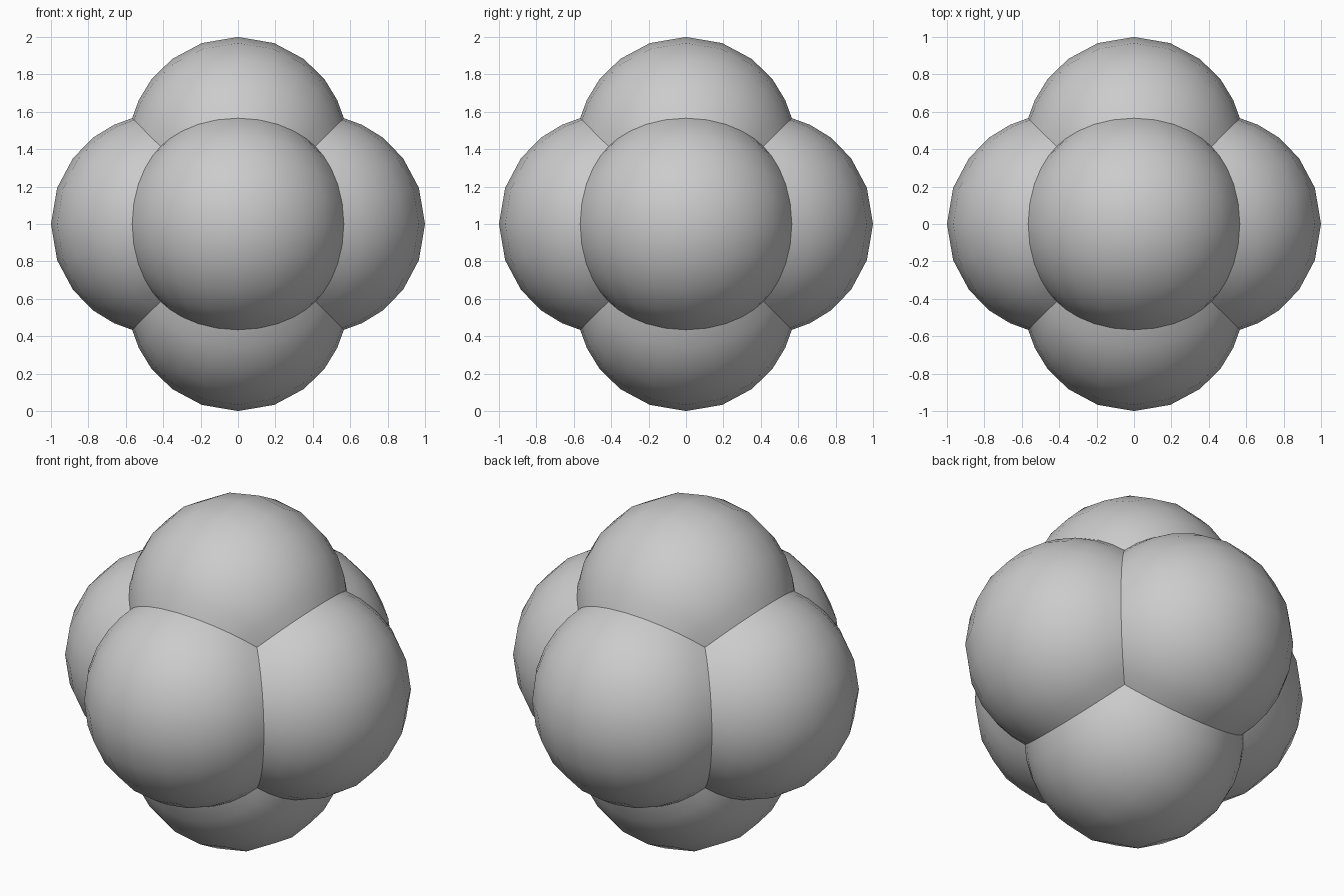
import bpy
import bmesh
import math
from mathutils import Vector

old = bpy.data.objects.get("Cube")
if old:
    bpy.data.objects.remove(old, do_unlink=True)

# Half-width of the inner cube; each face swells into a sphere through its four corners
HALF = math.sqrt(2) - 1
CELLS = 10


def lobe_point(d):
    """Push a point of the unit cube outwards onto the sphere centred on its face."""
    q = d.length_squared
    return d * HALF * (1 + math.sqrt(1 + q)) / q


# Evenly gridded cube
bm = bmesh.new()
bmesh.ops.create_cube(bm, size=2)
bmesh.ops.subdivide_edges(bm, edges=bm.edges[:], cuts=CELLS - 1, use_grid_fill=True)

# Six round lobes, resting on the ground
for v in bm.verts:
    v.co = lobe_point(v.co) + Vector((0, 0, 1))
bmesh.ops.recalc_face_normals(bm, faces=bm.faces[:])

mesh = bpy.data.meshes.new("six_lobed_ball")
bm.to_mesh(mesh)
bm.free()
ball = bpy.data.objects.new("six_lobed_ball", mesh)
bpy.context.collection.objects.link(ball)

# Smooth lobes with sharp creases between them
bpy.ops.object.select_all(action="DESELECT")
ball.select_set(True)
bpy.context.view_layer.objects.active = ball
bpy.ops.object.shade_smooth_by_angle(angle=math.radians(38))
